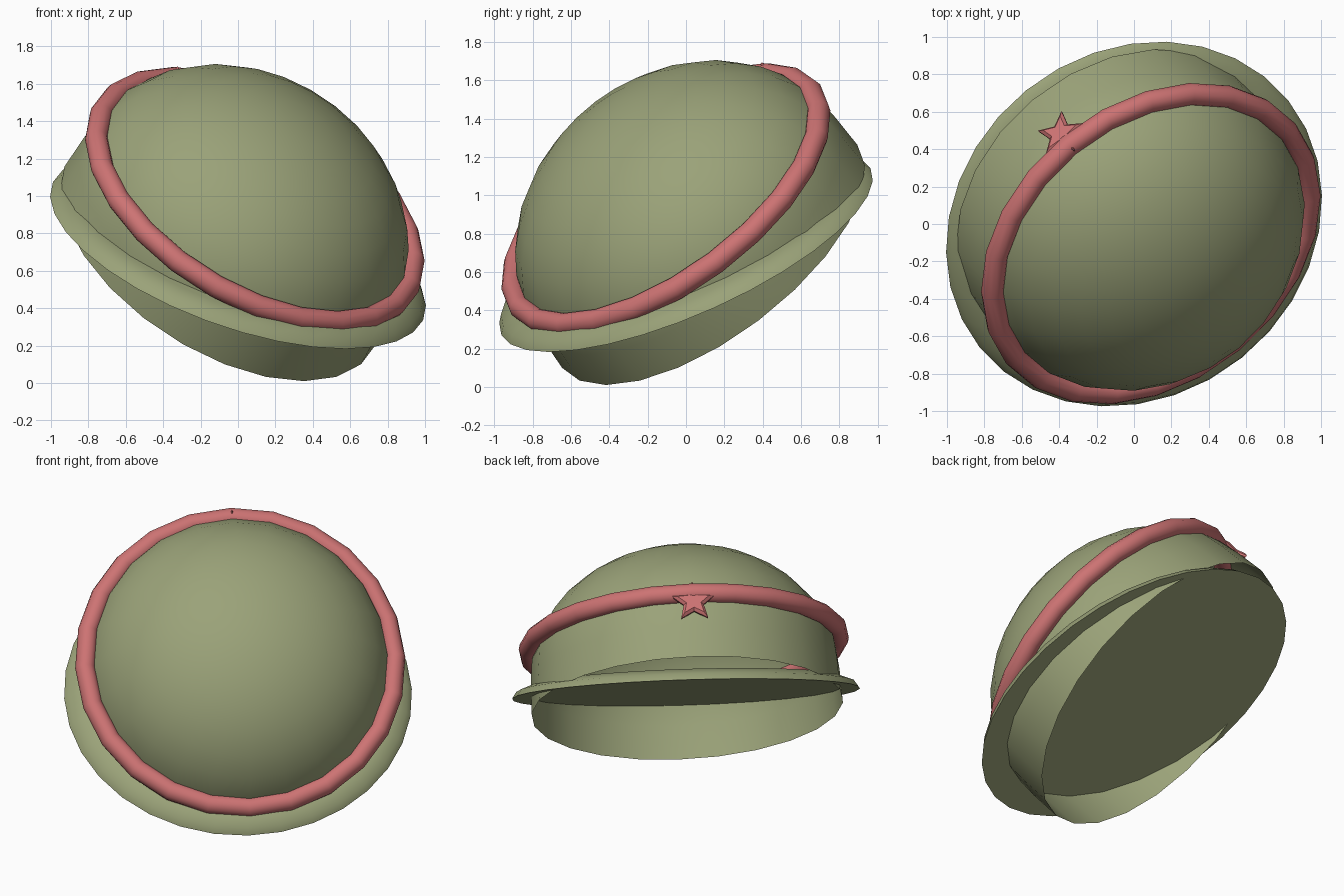
import bpy, bmesh, math
from mathutils import Matrix, Vector

cube = bpy.data.objects.get("Cube")
if cube:
    bpy.data.objects.remove(cube, do_unlink=True)


def make_material(name, color):
    mat = bpy.data.materials.new(name)
    mat.use_nodes = True
    mat.diffuse_color = color
    mat.node_tree.nodes["Principled BSDF"].inputs["Base Color"].default_value = color
    return mat


green = make_material("olive green", (0.325, 0.362, 0.19, 1))
red = make_material("soft red", (0.61, 0.172, 0.172, 1))


def tilted_frame(origin, axis):
    """Local z follows the axis, local y climbs to the highest point."""
    z = Vector(axis).normalized()
    y = (Vector((0, 0, 1)) - z * z.z).normalized()
    frame = Matrix((y.cross(z), y, z)).transposed().to_4x4()
    frame.translation = Vector(origin)
    return frame


def add_object(name, bm, frame, mat, angle):
    bmesh.ops.recalc_face_normals(bm, faces=bm.faces)
    mesh = bpy.data.meshes.new(name)
    bm.to_mesh(mesh)
    bm.free()
    mesh.materials.append(mat)
    obj = bpy.data.objects.new(name, mesh)
    obj.matrix_world = frame
    bpy.context.collection.objects.link(obj)
    bpy.ops.object.select_all(action="DESELECT")
    obj.select_set(True)
    bpy.context.view_layer.objects.active = obj
    bpy.ops.object.shade_smooth_by_angle(angle=math.radians(angle))
    return obj


def lathe(name, profile, sides, frame, mat, angle=40, closed=False):
    """Spin a (radius, height) profile around local z."""
    bm = bmesh.new()
    verts = [bm.verts.new((0, r, h)) for r, h in profile]
    pairs = list(zip(verts, verts[1:]))
    if closed:
        pairs.append((verts[-1], verts[0]))
    edges = [bm.edges.new(p) for p in pairs]
    bmesh.ops.spin(bm, geom=verts + edges, cent=(0, 0, 0), axis=(0, 0, 1),
                   angle=math.tau, steps=sides, use_duplicate=False)
    bmesh.ops.remove_doubles(bm, verts=bm.verts, dist=0.0005)
    return add_object(name, bm, frame, mat, angle)


hat_axis = (0.44, -0.53, 0.72)
crown_frame = tilted_frame((0.09, -0.10, 0.985), hat_axis)
band_frame = tilted_frame((0.09, -0.105, 0.977), hat_axis)
brim_frame = tilted_frame((0, 0, 0.705), (0.31, -0.386, 0.87))

# Crown: slightly oval, flattened dome on a short wall, open underneath
R, HEIGHT, DROP, STEPS = 0.94, 0.78, 0.21, 9
dome = [(R * math.sin(a), HEIGHT * math.cos(a) - DROP)
        for a in (i * math.pi / 2 / STEPS for i in range(STEPS + 1))]
oval = Matrix.Diagonal((1, 1.025, 1, 1))
lathe("crown", dome + [(0.948, -0.42)], 24, crown_frame @ oval, green)

# Brim: flat disc with a sloping rim, tilted less than the crown
lathe("brim", [(0, 0), (1.057, 0), (1.03, 0.04), (0.94, 0.075), (0, 0.075)],
      32, brim_frame, green)

# Band: round tube around the crown
TUBE, BAND_R = 0.061, 0.944
tube = [(BAND_R + TUBE * math.cos(a), TUBE * math.sin(a))
        for a in (i * math.tau / 12 for i in range(12))]
lathe("band", tube, 24, band_frame, red, angle=60, closed=True)

# Star badge: bevelled five-pointed star whose top point pierces the band
bm = bmesh.new()


def star_ring(scale, height):
    ring = []
    for i in range(10):
        rad = scale * (0.14 if i % 2 == 0 else 0.064)
        a = i * math.tau / 10
        ring.append(bm.verts.new((rad * math.sin(a), height, rad * math.cos(a))))
    return ring


rings = [star_ring(0.72, -0.022), star_ring(1, -0.006),
         star_ring(1, 0.006), star_ring(0.72, 0.022)]
for low, high in zip(rings, rings[1:]):
    for i in range(10):
        j = (i + 1) % 10
        bm.faces.new((low[i], low[j], high[j], high[i]))
bm.faces.new(rings[0])
bm.faces.new(rings[-1])
star_frame = (crown_frame @ Matrix.Translation((0, 0.972, -0.072))
              @ Matrix.Rotation(math.radians(10), 4, "X"))
add_object("star_badge", bm, star_frame, red, 20)
